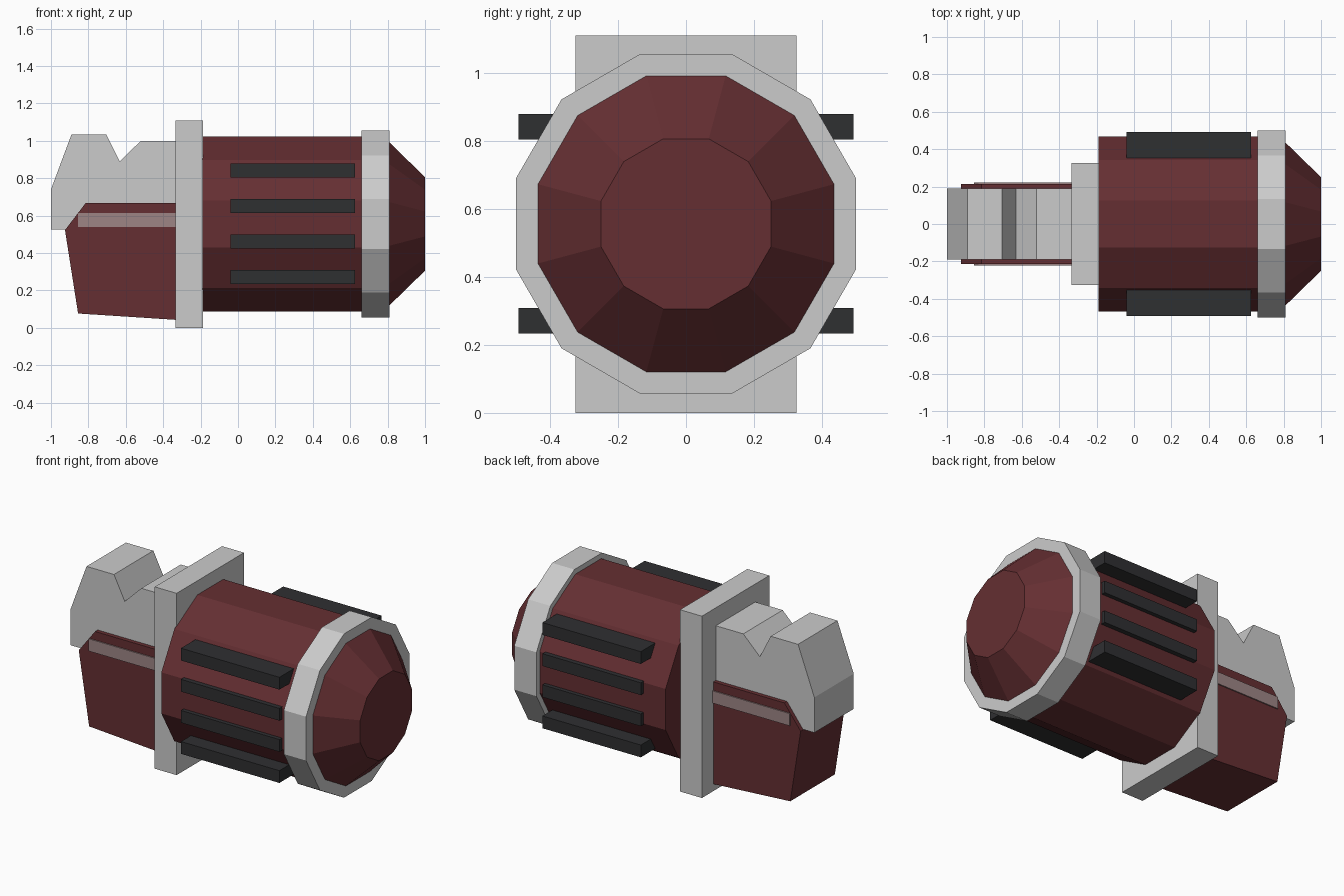
import bpy, bmesh, math

if "Cube" in bpy.data.objects:
    bpy.data.objects.remove(bpy.data.objects["Cube"])

SIDES = 12
AXIS_Z = 0.556          # height of the barrel axis


def material(name, rgb):
    m = bpy.data.materials.new(name)
    m.diffuse_color = (*rgb, 1)
    m.use_nodes = True
    m.node_tree.nodes["Principled BSDF"].inputs["Base Color"].default_value = m.diffuse_color
    return m


RED = material("dark_red", (0.13, 0.028, 0.032))
BLACK = material("charcoal", (0.028, 0.029, 0.031))
PALE = material("pale_stripe", (0.34, 0.235, 0.235))


def finish(name, bm, mat=None):
    bmesh.ops.recalc_face_normals(bm, faces=bm.faces)
    mesh = bpy.data.meshes.new(name)
    bm.to_mesh(mesh)
    bm.free()
    obj = bpy.data.objects.new(name, mesh)
    bpy.context.collection.objects.link(obj)
    if mat:
        mesh.materials.append(mat)
    return obj


def barrel(name, x0, x1, r0, r1, mat=None):
    """Twelve-sided frustum along x; r0 and r1 are centre-to-flat radii."""
    bm = bmesh.new()
    rings = []
    for x, r in ((x0, r0), (x1, r1)):
        r /= math.cos(math.pi / SIDES)
        angles = [(i + 0.5) * 2 * math.pi / SIDES for i in range(SIDES)]
        rings.append([bm.verts.new((x, r * math.cos(a), AXIS_Z + r * math.sin(a)))
                      for a in angles])
    for ring in rings:
        bm.faces.new(ring)
    a, b = rings
    for i in range(SIDES):
        j = (i + 1) % SIDES
        bm.faces.new((a[i], a[j], b[j], b[i]))
    return finish(name, bm, mat)


def slab(name, profile, y0, y1, mat=None):
    """Side profile of (x, z) points extruded from y0 to y1."""
    bm = bmesh.new()
    face = bm.faces.new([bm.verts.new((x, y0, z)) for x, z in profile])
    ext = bmesh.ops.extrude_face_region(bm, geom=[face])
    moved = [g for g in ext["geom"] if isinstance(g, bmesh.types.BMVert)]
    bmesh.ops.translate(bm, verts=moved, vec=(0, y1 - y0, 0))
    return finish(name, bm, mat)


def rect(x0, x1, z0, z1):
    return [(x0, z0), (x1, z0), (x1, z1), (x0, z1)]


# Barrel, collar and tapered nose
barrel("barrel_body", -0.19, 0.67, 0.468, 0.468, RED)
barrel("collar", 0.66, 0.81, 0.5, 0.5)
barrel("nose_cone", 0.80, 1.0, 0.445, 0.25, RED)

# Square mounting plate
slab("mounting_plate", rect(-0.335, -0.187, 0, 1.11), -0.325, 0.325)

# Notched grey block and the red block wrapped around its lower half
slab("notched_block", [(-1, 0.525), (-1, 0.74), (-0.89, 1.035), (-0.705, 1.035),
                       (-0.632, 0.89), (-0.52, 1.0), (-0.33, 1.0), (-0.33, 0.525)],
     -0.19, 0.19)
slab("lower_block", [(-0.925, 0.523), (-0.815, 0.667), (-0.33, 0.667),
                     (-0.33, 0.043), (-0.855, 0.077)], -0.215, 0.215, RED)

# Side stripes and barrel fins on both sides
for side, label in ((-1, "front"), (1, "back")):
    slab(f"stripe_{label}", rect(-0.855, -0.33, 0.54, 0.615),
         side * 0.205, side * 0.222, PALE)
    for i, dz in enumerate((-0.285, -0.095, 0.095, 0.285)):
        zc = AXIS_Z + dz
        slab(f"fin_{label}_{i + 1}", rect(-0.04, 0.625, zc - 0.0375, zc + 0.0375),
             side * 0.3, side * 0.493, BLACK)
